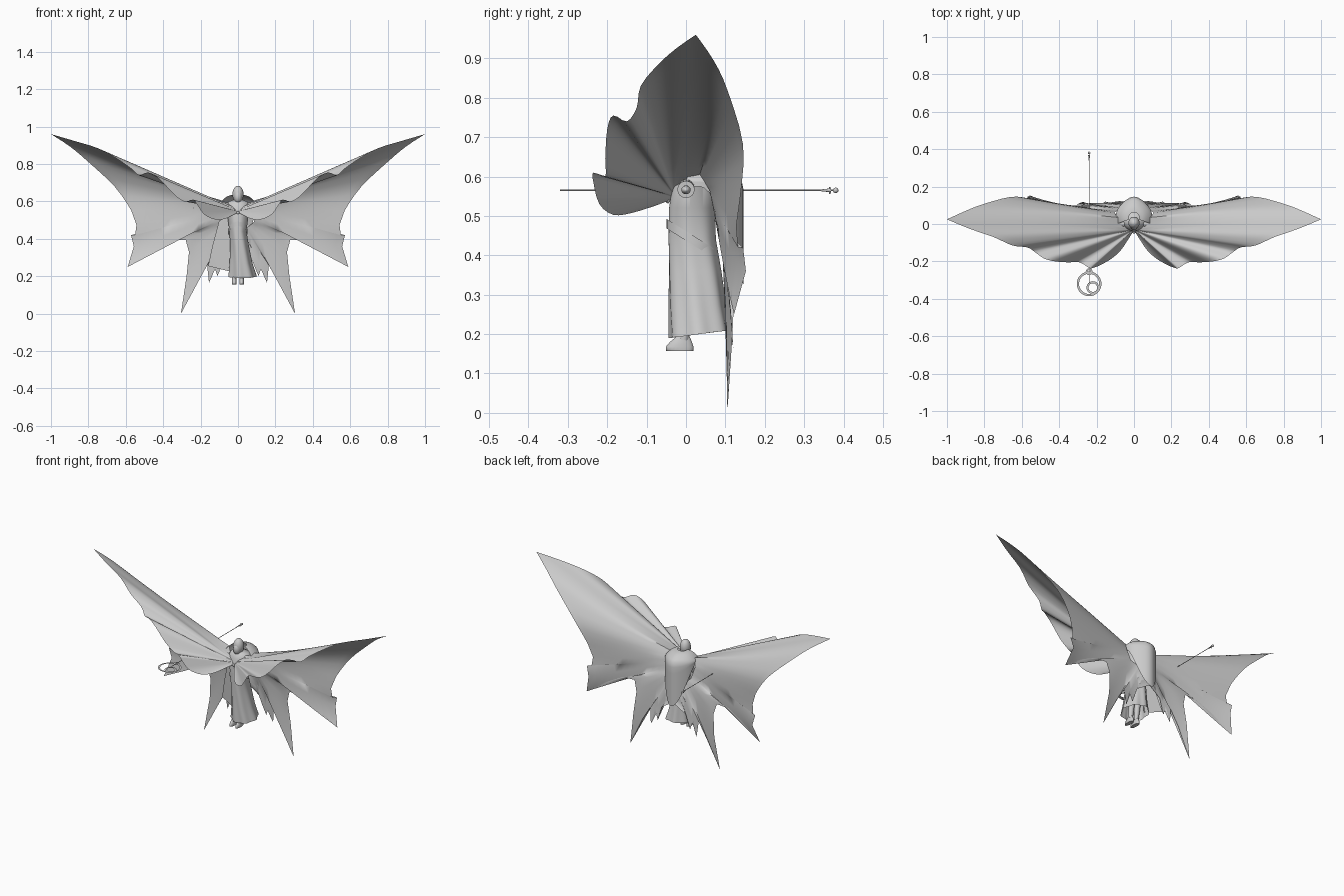
import bpy, bmesh, math
from mathutils import Vector

if "Cube" in bpy.data.objects:
    bpy.data.objects.remove(bpy.data.objects["Cube"])

grey = bpy.data.materials.new("cloth_grey")
grey.diffuse_color = (0.6, 0.6, 0.6, 1)
grey.use_nodes = True
grey.node_tree.nodes["Principled BSDF"].inputs["Base Color"].default_value = grey.diffuse_color


def finish(obj, angle=50):
    obj.data.materials.clear()
    obj.data.materials.append(grey)
    bpy.ops.object.select_all(action='DESELECT')
    bpy.context.view_layer.objects.active = obj
    obj.select_set(True)
    bpy.ops.object.shade_smooth_by_angle(angle=math.radians(angle))
    return obj


def sheet(name, rows, closed=False, angle=50):
    """Skin a list of equally long point rows."""
    bm = bmesh.new()
    vs = [[bm.verts.new(p) for p in r] for r in rows]
    n = len(rows[0])
    for a, b in zip(vs, vs[1:]):
        for i in range(n if closed else n - 1):
            j = (i + 1) % n
            bm.faces.new((a[i], a[j], b[j], b[i]))
    bmesh.ops.remove_doubles(bm, verts=bm.verts, dist=0.0002)
    bmesh.ops.recalc_face_normals(bm, faces=bm.faces)
    me = bpy.data.meshes.new(name)
    bm.to_mesh(me)
    bm.free()
    obj = bpy.data.objects.new(name, me)
    bpy.context.collection.objects.link(obj)
    return finish(obj, angle)


def ball(name, loc, scale):
    bpy.ops.mesh.primitive_uv_sphere_add(segments=20, ring_count=12, location=loc)
    obj = bpy.context.object
    obj.name = name
    obj.scale = scale
    return finish(obj)


def rod(name, a, b, r1, r2, sides=12):
    a, b = Vector(a), Vector(b)
    bpy.ops.mesh.primitive_cone_add(vertices=sides, radius1=r1, radius2=r2,
                                    depth=(b - a).length, location=(a + b) / 2)
    obj = bpy.context.object
    obj.name = name
    obj.rotation_euler = (b - a).to_track_quat('Z', 'Y').to_euler()
    return finish(obj)


def key(keys, t):
    """Piecewise linear lookup in (t, point) keys."""
    for (t0, p0), (t1, p1) in zip(keys, keys[1:]):
        if t <= t1:
            return Vector(p0).lerp(Vector(p1), (t - t0) / (t1 - t0))
    return Vector(keys[-1][1])


def spline(pts, i, f):
    """Catmull-Rom point between pts[i] and pts[i + 1]."""
    p0, p1, p2, p3 = (Vector(pts[max(0, min(len(pts) - 1, i + d))]) for d in (-1, 0, 1, 2))
    return .5 * (2 * p1 + (p2 - p0) * f + (2 * p0 - 5 * p1 + 4 * p2 - p3) * f * f
                 + (3 * p1 - p0 - 3 * p2 + p3) * f ** 3)


# Wing-like cape: ruled from a root curve over the shoulder to a ragged rim
front_rim = [(.03, -.08, .525), (.07, -.14, .507), (.12, -.185, .503), (.18, -.22, .53),
             (.22, -.235, .585), (.24, -.235, .61), (.29, -.205, .60), (.35, -.205, .645),
             (.42, -.20, .72), (.48, -.185, .755), (.53, -.15, .74), (.57, -.125, .775),
             (.65, -.115, .83), (.75, -.07, .885), (.88, -.025, .925), (1, .025, .96)]
back_rim = [(.90, .07, .895), (.81, .105, .82), (.66, .145, .68), (.57, .138, .55),
            (.543, .128, .475), (.55, .132, .42), (.572, .145, .42), (.557, .152, .36),
            (.59, .122, .25), (.47, .112, .335), (.36, .10, .39), (.28, .10, .395),
            (.262, .107, .33), (.275, .118, .20), (.305, .105, 0), (.22, .113, .17),
            (.165, .112, .26), (.155, .120, .165), (.13, .114, .26), (.11, .118, .20),
            (.08, .122, .29), (0, .128, .34)]
tip = len(front_rim) - 1
smooth_back = 4
roots = [(0, (.003, -.04, .54)), (tip, (.02, -.03, .57)), (tip + 2, (.085, .035, .605)),
         (tip + 4, (.105, .06, .565)), (tip + 11, (.085, .075, .49)), (tip + 22, (0, .12, .42))]
path = []
for i in range(tip):
    path += [(i + f / 3, spline(front_rim, i, f / 3)) for f in range(3)]
lead = [front_rim[-1]] + back_rim
for i in range(smooth_back):
    path += [(tip + i + f / 3, spline(lead[:smooth_back + 2], i, f / 3)) for f in range(3)]
path += [(tip + i, Vector(lead[i])) for i in range(smooth_back, len(lead))]


def ray(t, p):
    """Points from root to rim; ragged tips only curl close to the rim."""
    a, b = key(roots, t), p.copy()
    curl = 0
    if t > tip + smooth_back:
        base = .138 + (.108 - .138) * min(1, (t - tip - smooth_back) / 7)
        curl, b.y = b.y - base, base
    return [a.lerp(b, k / 12) + Vector((0, curl * (k / 12) ** 4, 0)) for k in range(13)]


for side, label in ((1, "right"), (-1, "left")):
    sheet(label + "_cape_wing",
          [[(v.x * side, v.y, v.z) for v in ray(t, p)] for t, p in path])

# Long robe, open at the hem, with shallow folds deepening downwards
robe = [(.61, 0, .012, .02, .02), (.60, 0, .02, .05, .04), (.575, 0, .02, .07, .055),
        (.52, 0, .015, .056, .058), (.44, 0, .015, .045, .060), (.36, .008, .022, .05, .066),
        (.27, .015, .028, .06, .072), (.20, .022, .034, .075, .076)]
rows = []
for z, cx, cy, rx, ry in robe:
    fold = .09 * max(0, .55 - z) / .35
    row = []
    for k in range(64):
        t = math.tau * k / 64
        f = 1 + fold * math.sin(7 * t + z * 8) * .6
        row.append((cx + rx * f * math.cos(t), cy + ry * f * math.sin(t),
                    z + (.010 * math.sin(t) if z < .21 else 0)))
    rows.append(row)
sheet("robe", rows, closed=True)

# Sash wound diagonally round the waist
rows = []
for dz in (.012, -.012):
    rows.append([(.050 * math.cos(t), .015 + .064 * math.sin(t),
                  .44 + dz - .04 * math.sin(t))
                 for t in [math.tau * k / 32 for k in range(32)]])
sheet("sash", rows, closed=True)

# Shoulder mantle, flaring from the neck and falling to a point at the back
rows = []
for j in range(13):
    u = j / 12
    v = min(1, u * 2.2)
    row = []
    for k in range(33):
        t = math.radians(-20 + 220 * k / 32)
        back = max(0, math.sin(t))
        low = .575 - .25 * back ** 2
        r = .028 + .07 * v ** .8
        z = .635 - .045 * v ** 1.6 if u < .45 else .59 + (low - .59) * (u - .45) / .55
        row.append((r * math.cos(t), .034 + r * math.sin(t) + .014 * v * back ** 8, z))
    rows.append(row)
sheet("mantle", rows)

# Hanging drape on one side of the robe
sheet("side_drape", [[Vector(a).lerp(Vector(b), k / 8) for k in range(9)]
                     for a, b in (((-.10, .045, .50), (-.03, .02, .52)),
                                  ((-.135, .06, .37), (-.04, .03, .36)),
                                  ((-.16, .075, .255), (-.04, .035, .225)))])

# Head, pointed hood and clasp
ball("head", (0, -.008, .625), (.022, .024, .034))
ball("hood", (0, .006, .638), (.030, .032, .046))
rod("neck", (0, 0, .57), (0, 0, .62), .022, .018)
ball("clasp", (0, -.046, .54), (.008, .006, .008))

for side, label in ((1, "right"), (-1, "left")):
    # Arms and hands
    rod(label + "_sleeve", (.05 * side, .002, .575), (.16 * side, 0, .567), .019, .022, 16)
    ball(label + "_hand", (.175 * side, 0, .566), (.025, .012, .011))
    # Flat-soled boots
    shoe = []
    for z, s in ((.157, .96), (.158, 1), (.168, 1), (.180, .8), (.195, .45)):
        shoe.append([(.02 * side + .013 * s ** .4 * math.cos(t),
                      -.016 + .016 * (1 - s) + .035 * s * math.sin(t), z)
                     for t in [math.tau * k / 20 for k in range(20)]])
    sheet(label + "_boot", [[(.02 * side, -.016, .157)] * 20] + shoe, closed=True)
    rod(label + "_shin", (.02 * side, -.006, .185), (.02 * side, .008, .30), .013, .018)

# Staff with pommel at the back and flat rings at the front
SX, SZ = -.24, .565
rod("staff", (SX, -.32, SZ), (SX, .38, SZ), .0017, .0017, 8)
ball("pommel", (SX, .38, SZ), (.007, .007, .007))
rod("pommel_collar", (SX, .34, SZ), (SX, .368, SZ), .002, .005)
rod("pommel_bar", (SX, .365, SZ - .009), (SX, .365, SZ + .009), .0015, .0015, 8)


def flat_ring(name, cx, cy, r_out, r_in):
    sheet(name, [[(cx + r * math.cos(t), cy + r * math.sin(t), SZ)
                  for t in [math.tau * k / 40 for k in range(40)]] for r in (r_out, r_in)],
          closed=True)


flat_ring("staff_outer_ring", SX, -.32, .066, .054)
flat_ring("staff_inner_ring", SX + .02, -.34, .034, .023)
flat_ring("staff_socket_ring", SX, -.255, .018, .009)
